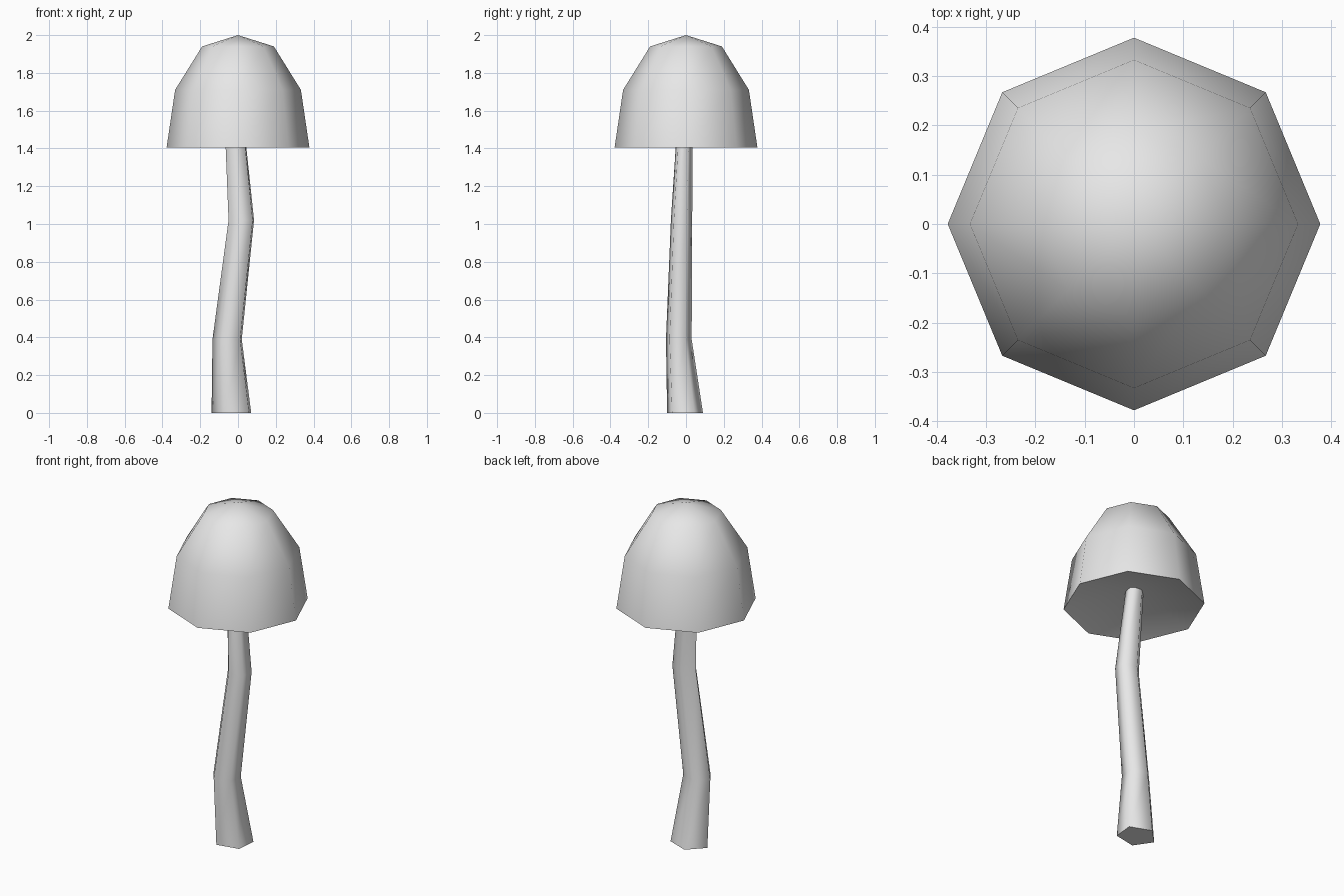
import bpy, bmesh, math

old = bpy.data.objects.get("Cube")
if old:
    bpy.data.objects.remove(old, do_unlink=True)

# Single plain grey material
grey = bpy.data.materials.new("light_grey")
grey.use_nodes = True
grey.diffuse_color = (0.8, 0.8, 0.8, 1)
grey.node_tree.nodes["Principled BSDF"].inputs["Base Color"].default_value = (0.8, 0.8, 0.8, 1)


def bridge(bm, low, high):
    """Join two rings of vertices with a band of quads."""
    n = len(low)
    for i in range(n):
        j = (i + 1) % n
        bm.faces.new((low[i], low[j], high[j], high[i]))


def fan(bm, ring, tip):
    """Close a ring with triangles meeting at a point."""
    for i in range(len(ring)):
        bm.faces.new((ring[i], ring[(i + 1) % len(ring)], tip))


def finish(name, bm, angle):
    bmesh.ops.recalc_face_normals(bm, faces=bm.faces[:])
    mesh = bpy.data.meshes.new(name)
    bm.to_mesh(mesh)
    bm.free()
    mesh.materials.append(grey)
    obj = bpy.data.objects.new(name, mesh)
    bpy.context.collection.objects.link(obj)
    bpy.ops.object.select_all(action='DESELECT')
    obj.select_set(True)
    bpy.context.view_layer.objects.active = obj
    bpy.ops.object.shade_smooth_by_angle(angle=math.radians(angle))


# Cap: eight-sided dome with a shallow hollow underside
bm = bmesh.new()
rings = []
for radius, z in [(0.378, 1.405), (0.333, 1.71), (0.19, 1.94)]:
    turns = [i * math.tau / 8 for i in range(8)]
    rings.append([bm.verts.new((radius * math.cos(a), radius * math.sin(a), z)) for a in turns])
for low, high in zip(rings, rings[1:]):
    bridge(bm, low, high)
fan(bm, rings[-1], bm.verts.new((0, 0, 2)))
fan(bm, rings[0], bm.verts.new((0, 0, 1.515)))
finish("cap", bm, 80)

# Stem: bent five-sided tube, each ring fitted to its extents
# (z, x min, x max, y min, y max)
SECTIONS = [
    (0, -0.14, 0.07, -0.10, 0.09),
    (0.39, -0.135, 0.02, -0.106, 0.03),
    (1.02, -0.05, 0.085, -0.08, 0.033),
    (1.55, -0.071, 0.029, -0.045, 0.034),
]
turns = [math.radians(31 + 72 * i) for i in range(5)]
cx = [math.cos(a) for a in turns]
sy = [math.sin(a) for a in turns]


def fit(value, values, low, high):
    return low + (value - min(values)) / (max(values) - min(values)) * (high - low)


bm = bmesh.new()
rings = [[bm.verts.new((fit(c, cx, x0, x1), fit(s, sy, y0, y1), z)) for c, s in zip(cx, sy)]
         for z, x0, x1, y0, y1 in SECTIONS]
for low, high in zip(rings, rings[1:]):
    bridge(bm, low, high)
bm.faces.new(rings[0])
bm.faces.new(rings[-1])
finish("stem", bm, 80)
